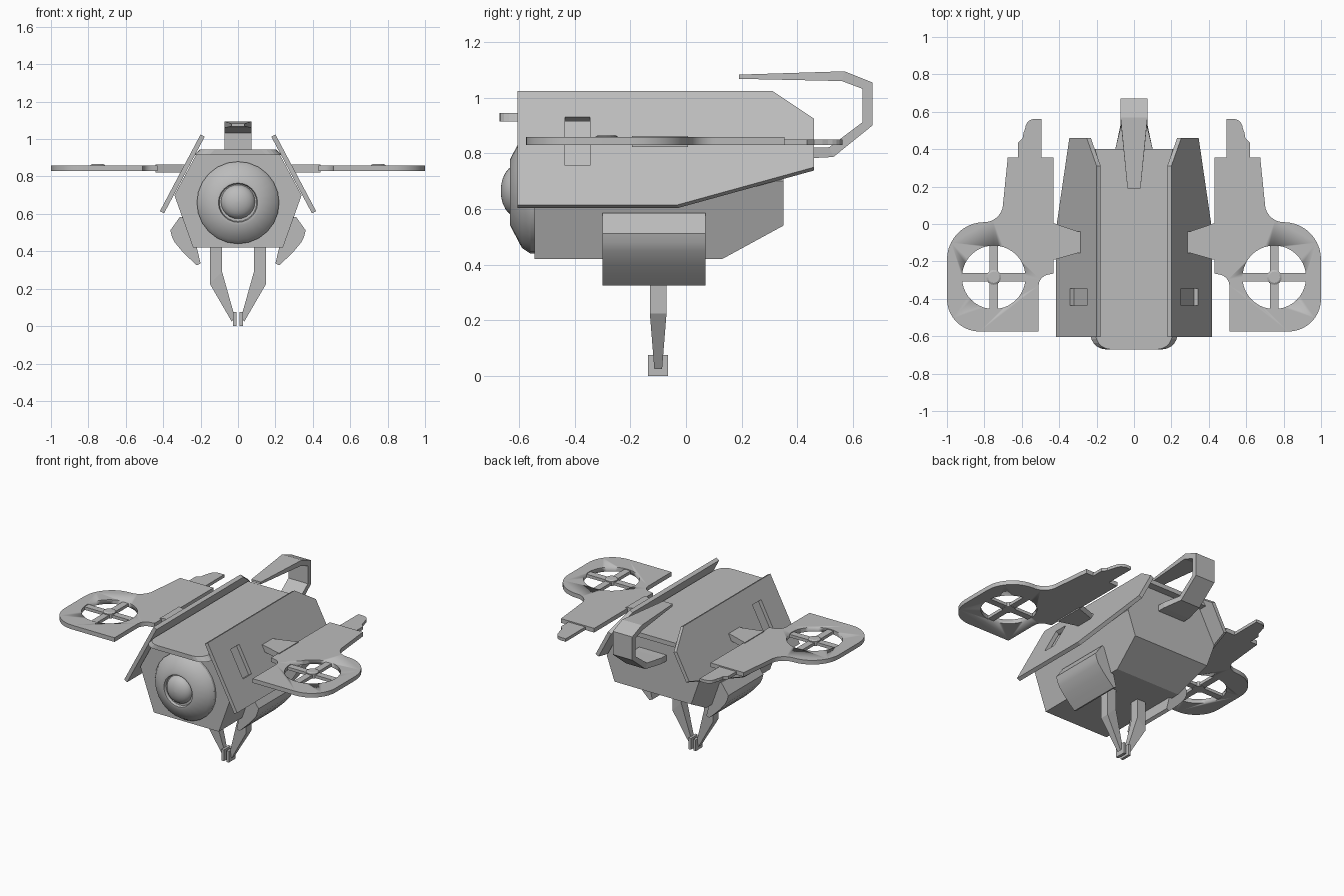
import bpy, bmesh, math
from math import sin, cos, radians

if "Cube" in bpy.data.objects:
    bpy.data.objects.remove(bpy.data.objects["Cube"])

grey = bpy.data.materials.new("hull grey")
grey.diffuse_color = (0.5, 0.5, 0.5, 1)
grey.use_nodes = True
grey.node_tree.nodes["Principled BSDF"].inputs["Base Color"].default_value = grey.diffuse_color


def loft(name, loops, mirror=False, smooth=None, cutter=None):
    """Skin a series of equal-length closed loops and cap both ends."""
    bm = bmesh.new()
    rings = [[bm.verts.new(p) for p in loop] for loop in loops]
    for a, b in zip(rings, rings[1:]):
        for i in range(len(a)):
            j = (i + 1) % len(a)
            bm.faces.new((a[i], a[j], b[j], b[i]))
    bm.faces.new(rings[0][::-1])
    bm.faces.new(rings[-1])
    bmesh.ops.recalc_face_normals(bm, faces=bm.faces)
    mesh = bpy.data.meshes.new(name)
    bm.to_mesh(mesh)
    bm.free()
    ob = bpy.data.objects.new(name, mesh)
    bpy.context.collection.objects.link(ob)
    mesh.materials.append(grey)
    if smooth:
        bpy.ops.object.select_all(action='DESELECT')
        ob.select_set(True)
        bpy.context.view_layer.objects.active = ob
        bpy.ops.object.shade_smooth_by_angle(angle=radians(smooth))
    if cutter:
        cutter.hide_render = True
        cutter.display_type = 'WIRE'
        cut = ob.modifiers.new("cut", 'BOOLEAN')
        cut.operation, cut.solver, cut.object = 'DIFFERENCE', 'EXACT', cutter
    if mirror:
        ob.modifiers.new("mirror", 'MIRROR')
    return ob


def flat(pts, z):
    return [(x, y, z) for x, y in pts]


def front(pts, y):
    return [(x, y, z) for x, z in pts]


def rect(x0, x1, y0, y1):
    return [(x0, y0), (x1, y0), (x1, y1), (x0, y1)]


def arc(cx, cy, r, a0, a1, n=10):
    return [(cx + r * cos(radians(a0 + (a1 - a0) * i / n)),
             cy + r * sin(radians(a0 + (a1 - a0) * i / n))) for i in range(n + 1)]


def circle(cx, cy, r, n=32):
    return arc(cx, cy, r, 0, 360 - 360 / n, n - 1)


# Hull: six-sided section with a rising belly at the rear
def section(y, floor):
    w = 0.24 + (floor - 0.42) * 0.36
    half = [(w, floor), (0.34, 0.7), (0.222, 0.92)]
    return front(half + [(-x, z) for x, z in reversed(half)], y)


loft("hull", [section(-0.545, 0.42), section(0.13, 0.42), section(0.35, 0.54)])


# Roof with rounded front corners overhanging the nose
def roof_loop(w, z):
    return flat([(w, 0.4), (-w, 0.4), (-w, -0.6)]
                + arc(0.08 - w, -0.59, 0.08, 180, 270, 5)
                + arc(w - 0.08, -0.59, 0.08, 270, 360, 5) + [(w, -0.6)], z)


loft("roof", [roof_loop(0.232, 0.915), roof_loop(0.205, 0.945)])

# Nose ring and lens, stepped rings along y
rings = [(0.22, -0.54), (0.22, -0.56), (0.2, -0.59), (0.12, -0.632),
         (0.105, -0.632), (0.1, -0.615)]
loft("nose_ring", [front(circle(0, 0.66, r, 24), y) for r, y in rings], smooth=30)
lens = [(0.092 * cos(radians(a)), -0.61 - 0.056 * sin(radians(a)))
        for a in (0, 15, 30, 45, 60, 75, 88)]
loft("lens", [front(circle(0, 0.665, r, 24), y) for r, y in lens], smooth=40)


# Tilted armour plates with a slot
def slanted(pts, inset):
    """Points (y, z) placed on the tilted plane, moved in along its normal."""
    return [(0.2 + (1.025 - z) * 0.53 - inset * 0.883, y, z - inset * 0.468)
            for y, z in pts]


slot_pts = rect(-0.435, -0.345, 0.757, 0.93)
slot = loft("slot_cutter", [slanted(slot_pts, -0.05), slanted(slot_pts, 0.08)])
armour = [(-0.605, 1.025), (0.31, 1.025), (0.46, 0.925), (0.46, 0.75),
          (-0.03, 0.615), (-0.605, 0.615)]
loft("armour_plate", [slanted(armour, 0), slanted(armour, 0.025)],
     mirror=True, cutter=slot)

# Wings with a round fan opening
FX, FY = 0.75, -0.285
fan_hole = loft("fan_cutter", [flat(circle(FX, FY, 0.17, 40), z) for z in (0.7, 1.0)],
                smooth=30)
outline = ([(0.51, -0.575)] + arc(0.825, -0.4, 0.175, 270, 360)
           + arc(0.8, -0.19, 0.2, 0, 90) + arc(0.8, 0.11, 0.1, 270, 180)
           + [(0.675, 0.355), (0.43, 0.355), (0.43, -0.265)]
           + arc(0.45, -0.33, 0.06, 80, 0, 5))
loft("wing", [flat(outline, 0.83), flat(outline, 0.858)],
     mirror=True, smooth=30, cutter=fan_hole)

# Fan spokes and hub
s = 0.022
for name, box in (("fan_spoke_across", rect(FX - 0.175, FX + 0.175, FY - s, FY + s)),
                  ("fan_spoke_along", rect(FX - s, FX + s, FY - 0.175, FY + 0.175))):
    loft(name, [flat(box, 0.833), flat(box, 0.853)], mirror=True)
loft("fan_hub", [flat(circle(FX, FY, r, 16), z)
                 for r, z in ((0.04, 0.83), (0.04, 0.86), (0.03, 0.866))], mirror=True)

# Wing hinge and rear wing tip
hinge = [(0.28, -0.155), (0.28, -0.04), (0.3, -0.04), (0.44, 0.008),
         (0.44, -0.195), (0.3, -0.155)]
loft("wing_hinge", [flat(hinge, 0.822), flat(hinge, 0.863)], mirror=True)
tip = ([(0.495, 0.34), (0.62, 0.34), (0.62, 0.435), (0.595, 0.46), (0.59, 0.49)]
       + arc(0.53, 0.51, 0.052, 0, 90, 5) + [(0.495, 0.562)])
loft("wing_tip", [flat(tip, 0.83), flat(tip, 0.85)], mirror=True)

# Curved side pods
pod = [(0.22, 0.42), (0.2, 0.335), (0.22, 0.325), (0.26, 0.362), (0.30, 0.402),
       (0.34, 0.45), (0.354, 0.48), (0.362, 0.512), (0.31, 0.585), (0.27, 0.57)]
loft("side_pod", [front(pod, -0.3), front(pod, 0.07)], mirror=True, smooth=30)

# Gripper arms and fingertips
arm = [(0.085, 0.15, 0.03, 0.43, 0.43), (0.085, 0.15, 0.03, 0.29, 0.225),
       (0.016, 0.034, 0.014, 0.045, 0.025)]
loft("gripper_arm", [[(x0, -0.1 - d, z0), (x1, -0.1 - d, z1),
                      (x1, -0.1 + d, z1), (x0, -0.1 + d, z0)]
                     for x0, x1, d, z0, z1 in arm], mirror=True)
finger = rect(0.009, 0.027, -0.136, -0.064)
loft("gripper_finger", [flat(finger, 0), flat(finger, 0.075)], mirror=True)

# Tail loop: half width, then outer and inner edge as (y, z)
tail = [(0.1, (0.34, 0.78), (0.34, 0.82)), (0.1, (0.4, 0.78), (0.4, 0.82)),
        (0.072, (0.53, 0.787), (0.515, 0.822)),
        (0.072, (0.67, 0.9), (0.635, 0.912)), (0.072, (0.67, 1.055), (0.635, 1.032)),
        (0.072, (0.57, 1.095), (0.56, 1.06)), (0.035, (0.19, 1.083), (0.19, 1.068))]
loft("tail_loop", [[(-w, *o), (w, *o), (w, *i), (-w, *i)] for w, o, i in tail])
